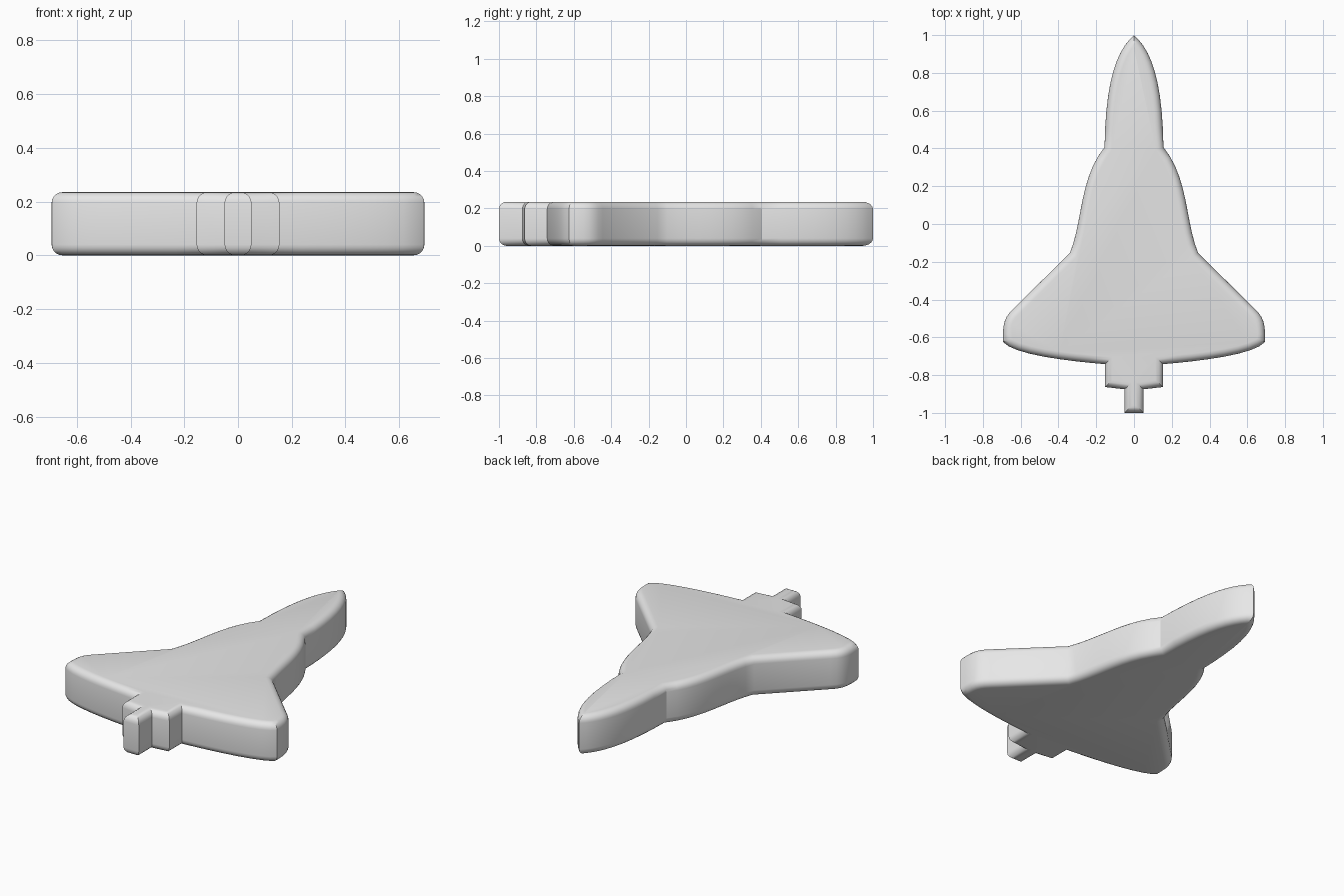
import bpy
import bmesh
import math
from mathutils import Vector
from mathutils.geometry import interpolate_bezier

HEIGHT = 0.235
ROUNDING = 0.04

cube = bpy.data.objects.get("Cube")
if cube:
    bpy.data.objects.remove(cube, do_unlink=True)


def material(name, color):
    mat = bpy.data.materials.new(name)
    mat.use_nodes = True
    mat.diffuse_color = color
    mat.node_tree.nodes["Principled BSDF"].inputs["Base Color"].default_value = color
    return mat


def curve(a, b, c, d, steps):
    """Sampled Bezier arc in the plan, without its last point."""
    pts = interpolate_bezier(*(Vector((*p, 0)) for p in (a, b, c, d)), steps + 1)
    return [(p.x, p.y) for p in pts[:-1]]


# Half of the plan outline, from the nose tip round to the engine stub
half = curve((0, 1), (0.09, 0.92), (0.15, 0.77), (0.156, 0.407), 10)
half += curve((0.156, 0.407), (0.29, 0.24), (0.27, 0.02), (0.339, -0.153), 10)
half += [(0.339, -0.153)]
half += curve((0.635, -0.445), (0.69, -0.495), (0.696, -0.53), (0.693, -0.625), 6)
half += curve((0.693, -0.625), (0.64, -0.69), (0.36, -0.725), (0.154, -0.742), 8)
half += [(0.154, -0.742), (0.154, -0.863), (0.05, -0.875), (0.05, -1)]
outline = half + [(-x, y) for x, y in reversed(half[1:])]

# Raise the outline into a slab and round its upper and lower rims
bm = bmesh.new()
bottom = bm.faces.new([bm.verts.new((x, y, 0)) for x, y in outline])
raised = bmesh.ops.extrude_face_region(bm, geom=[bottom], use_keep_orig=True)
top_verts = [g for g in raised["geom"] if isinstance(g, bmesh.types.BMVert)]
bmesh.ops.translate(bm, verts=top_verts, vec=(0, 0, HEIGHT))
bmesh.ops.recalc_face_normals(bm, faces=bm.faces)
rims = [e for e in bm.edges if abs(e.verts[0].co.z - e.verts[1].co.z) < 0.001]
bmesh.ops.bevel(bm, geom=rims, offset=ROUNDING, offset_type='OFFSET',
                segments=5, profile=0.5, affect='EDGES', clamp_overlap=False)
bmesh.ops.recalc_face_normals(bm, faces=bm.faces)

mesh = bpy.data.meshes.new("shuttle_body")
bm.to_mesh(mesh)
bm.free()
mesh.materials.append(material("light_grey", (0.8, 0.8, 0.8, 1)))
body = bpy.data.objects.new("shuttle_body", mesh)
bpy.context.collection.objects.link(body)

# Soft shading with crisp corners
bpy.ops.object.select_all(action='DESELECT')
body.select_set(True)
bpy.context.view_layer.objects.active = body
bpy.ops.object.shade_smooth_by_angle(angle=math.radians(30))
